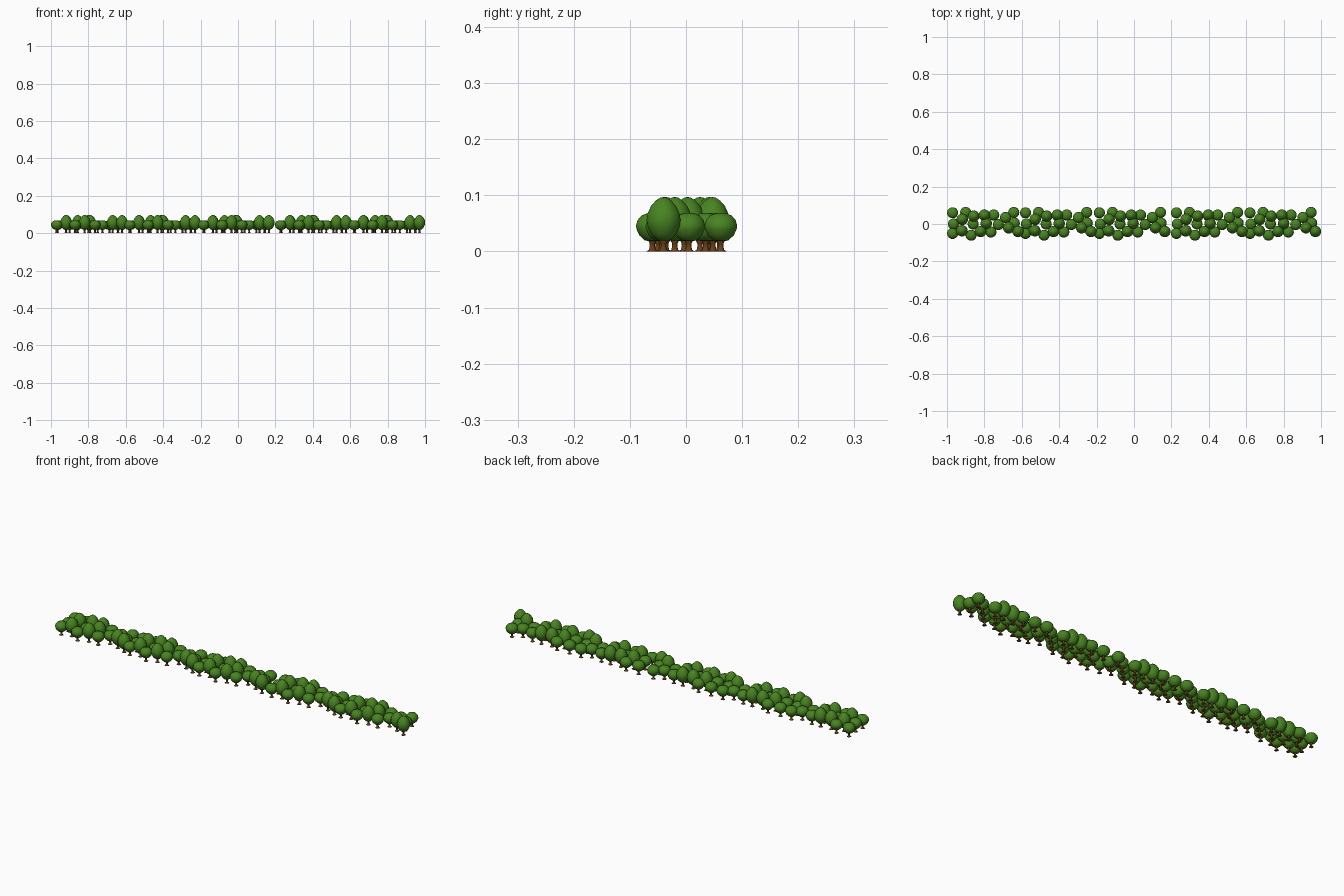
import bpy, bmesh, math

if "Cube" in bpy.data.objects:
    bpy.data.objects.remove(bpy.data.objects["Cube"])


def material(name, rgb):
    m = bpy.data.materials.new(name)
    m.diffuse_color = (*rgb, 1)
    m.use_nodes = True
    m.node_tree.nodes["Principled BSDF"].inputs["Base Color"].default_value = m.diffuse_color
    return m


GREEN = material("leaf green", (0.065, 0.23, 0.015))
BROWN = material("bark brown", (0.14, 0.05, 0.008))


def lathe(name, profile, sides, mat):
    """Revolve (radius, height) points around z; radius 0 makes a pole."""
    bm = bmesh.new()
    rings = []
    for r, z in profile:
        if r == 0:
            rings.append([bm.verts.new((0, 0, z))] * sides)
        else:
            rings.append([bm.verts.new((r * math.cos(2 * math.pi * i / sides),
                                        r * math.sin(2 * math.pi * i / sides), z))
                          for i in range(sides)])
    for a, b in zip(rings, rings[1:]):
        for i in range(sides):
            j = (i + 1) % sides
            loop = list(dict.fromkeys((a[i], a[j], b[j], b[i])))
            bm.faces.new(loop)
    for f in bm.faces:
        f.smooth = True
    bmesh.ops.recalc_face_normals(bm, faces=bm.faces)
    mesh = bpy.data.meshes.new(name)
    bm.to_mesh(mesh)
    bm.free()
    mesh.materials.append(mat)
    return mesh


# Tall pointed crown, low round crown, and trunk with flared foot
tall_crown = lathe("tall_crown", [
    (0, 0.018), (0.013, 0.021), (0.022, 0.030), (0.029, 0.044), (0.031, 0.056),
    (0.029, 0.068), (0.023, 0.081), (0.014, 0.091), (0.006, 0.096), (0, 0.097)], 14, GREEN)
round_crown = lathe("round_crown", [
    (0, 0.017), (0.014, 0.020), (0.024, 0.029), (0.029, 0.040), (0.030, 0.046),
    (0.027, 0.056), (0.020, 0.064), (0.010, 0.068), (0, 0.069)], 14, GREEN)
trunk = lathe("trunk", [
    (0, 0), (0.011, 0), (0.006, 0.003), (0.0045, 0.010), (0.005, 0.015),
    (0.009, 0.022), (0, 0.028)], 8, BROWN)

# One patch of trees: x, y, tall?
PATCH = [
    (-0.97, 0.060, 0), (-0.90, 0.062, 0), (-0.857, 0.042, 1), (-0.80, 0.047, 1),
    (-0.75, 0.048, 0), (-0.687, 0.035, 0), (-0.643, 0.062, 0),
    (-0.965, 0.000, 0), (-0.918, 0.025, 1), (-0.86, 0.000, 0), (-0.79, 0.003, 1),
    (-0.725, -0.003, 0), (-0.67, -0.020, 1), (-0.64, 0.005, 0),
    (-0.97, -0.050, 0), (-0.92, -0.036, 1), (-0.871, -0.060, 0), (-0.82, -0.040, 1),
    (-0.765, -0.043, 0), (-0.62, -0.040, 1),
]
OFFSETS = [0, 0.39, 0.785, 1.197, 1.59]


def place(name, mesh, x, y):
    ob = bpy.data.objects.new(name, mesh)
    ob.location = (x, y, 0)
    bpy.context.collection.objects.link(ob)


# Repeat the patch along the strip
for dx in OFFSETS:
    for x, y, tall in PATCH:
        place("tall_crown" if tall else "round_crown",
              tall_crown if tall else round_crown, x + dx, y)
        place("trunk", trunk, x + dx, y)
